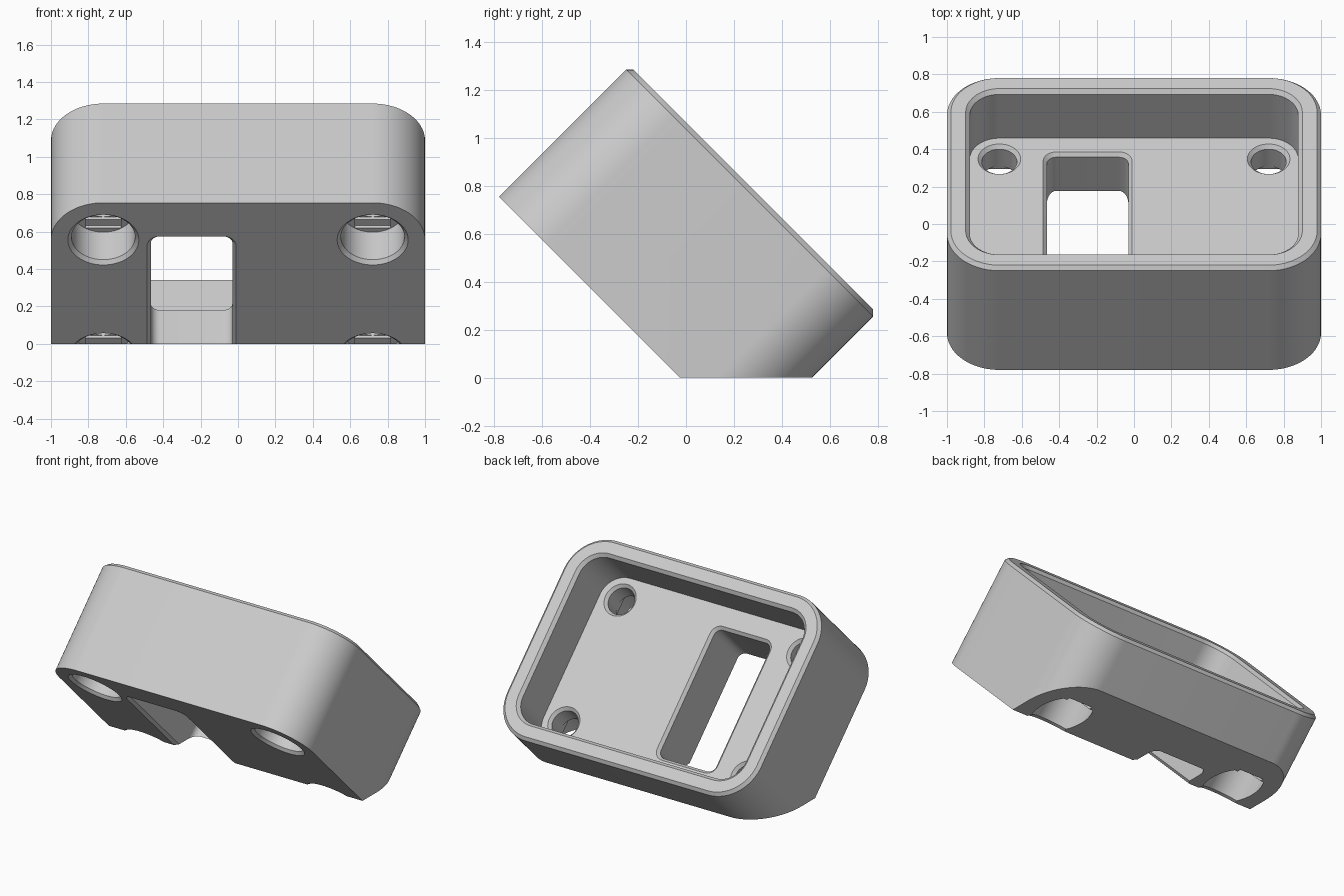
import bpy, bmesh
from math import sin, cos, pi, radians
from mathutils import Matrix

old = bpy.data.objects.get("Cube")
if old:
    bpy.data.objects.remove(old, do_unlink=True)

TILT = Matrix.Rotation(radians(-45), 4, 'X')

grey = bpy.data.materials.new("light_grey")
grey.use_nodes = True
grey.diffuse_color = (0.6, 0.6, 0.6, 1)
grey.node_tree.nodes["Principled BSDF"].inputs["Base Color"].default_value = (0.6, 0.6, 0.6, 1)


def ring(cx, cy, hx, hy, r, z, seg):
    """Rounded rectangle outline; r == hx == hy gives a circle."""
    pts = []
    for q, (sx, sy) in enumerate(((1, 1), (-1, 1), (-1, -1), (1, -1))):
        for i in range(seg + 1):
            a = (q + i / seg) * pi / 2
            pts.append((cx + sx * (hx - r) + r * cos(a),
                        cy + sy * (hy - r) + r * sin(a), z))
    return pts


def loft(name, cx, cy, hx, hy, r, levels, seg=14, matrix=TILT):
    """Solid through rings, each level being (outward offset, height)."""
    bm = bmesh.new()
    rings = [[bm.verts.new(p) for p in
              ring(cx, cy, hx + o, hy + o, max(r + o, 0) if r else 0, z, seg)]
             for o, z in levels]
    n = len(rings[0])
    for a, b in zip(rings, rings[1:]):
        for i in range(n):
            j = (i + 1) % n
            bm.faces.new((a[i], a[j], b[j], b[i]))
    bm.faces.new(rings[0][::-1])
    bm.faces.new(rings[-1])
    bmesh.ops.remove_doubles(bm, verts=bm.verts, dist=1e-5)
    bmesh.ops.recalc_face_normals(bm, faces=bm.faces)
    bm.transform(matrix)
    mesh = bpy.data.meshes.new(name)
    bm.to_mesh(mesh)
    bm.free()
    mesh.materials.append(grey)
    obj = bpy.data.objects.new(name, mesh)
    bpy.context.collection.objects.link(obj)
    return obj


# Main shell: outer wall, chamfered rim, recessed tray
MID, HALF, CORNER = -0.357, 0.728, 0.28
BASE, FLOOR, RIM, C = -0.018, 0.40, 0.753, 0.021
shell = loft("tilted_housing", 0, MID, 1, HALF, CORNER, [
    (0, BASE), (0, RIM - C), (-C, RIM),
    (-0.1, RIM), (-0.122, RIM - 0.022), (-0.122, FLOOR)], seg=20)

cutters = []

# Long cable slot, chamfered at both ends
cutters.append(loft("slot_cutter", -0.248, -0.343, 0.218, 0.468, 0.05, [
    (0.03, BASE - 0.01), (0, BASE + 0.02), (0, FLOOR - 0.02), (0.03, FLOOR + 0.01)], seg=8))

# Four corner screw holes: wide bore below, two bridging steps, narrow shaft
BORE, SHAFT, STEP = 0.17, 0.095, 0.21
for x in (-0.72, 0.72):
    for y in (MID - HALF + CORNER, MID + HALF - CORNER):
        cutters += [
            loft("bore_cutter", x, y, BORE, BORE, BORE, [
                (0.03, BASE - 0.01), (0, BASE + 0.02), (0, STEP)]),
            loft("strip_cutter", x, y, SHAFT, 0.14, 0, [(0, 0.15), (0, STEP + 0.02)], seg=1),
            loft("square_cutter", x, y, SHAFT, SHAFT, 0, [(0, 0.14), (0, STEP + 0.04)], seg=1),
            loft("shaft_cutter", x, y, SHAFT - 0.001, SHAFT - 0.001, SHAFT - 0.001, [
                (0, 0.13), (0, FLOOR - 0.02), (0.03, FLOOR + 0.01)])]

# Level ground cut forming the foot
cutters.append(loft("ground_cutter", 0, 0, 2, 2, 0, [(0, -2), (0, 0)],
                    seg=1, matrix=Matrix.Identity(4)))

bpy.ops.object.select_all(action='DESELECT')
bpy.context.view_layer.objects.active = shell
shell.select_set(True)
for c in cutters:
    c.hide_render = True
    mod = shell.modifiers.new("cut", 'BOOLEAN')
    mod.operation = 'DIFFERENCE'
    mod.solver = 'EXACT'
    mod.object = c
    bpy.ops.object.modifier_apply(modifier=mod.name)
    bpy.data.objects.remove(c, do_unlink=True)

bpy.ops.object.shade_smooth_by_angle(angle=radians(25))
